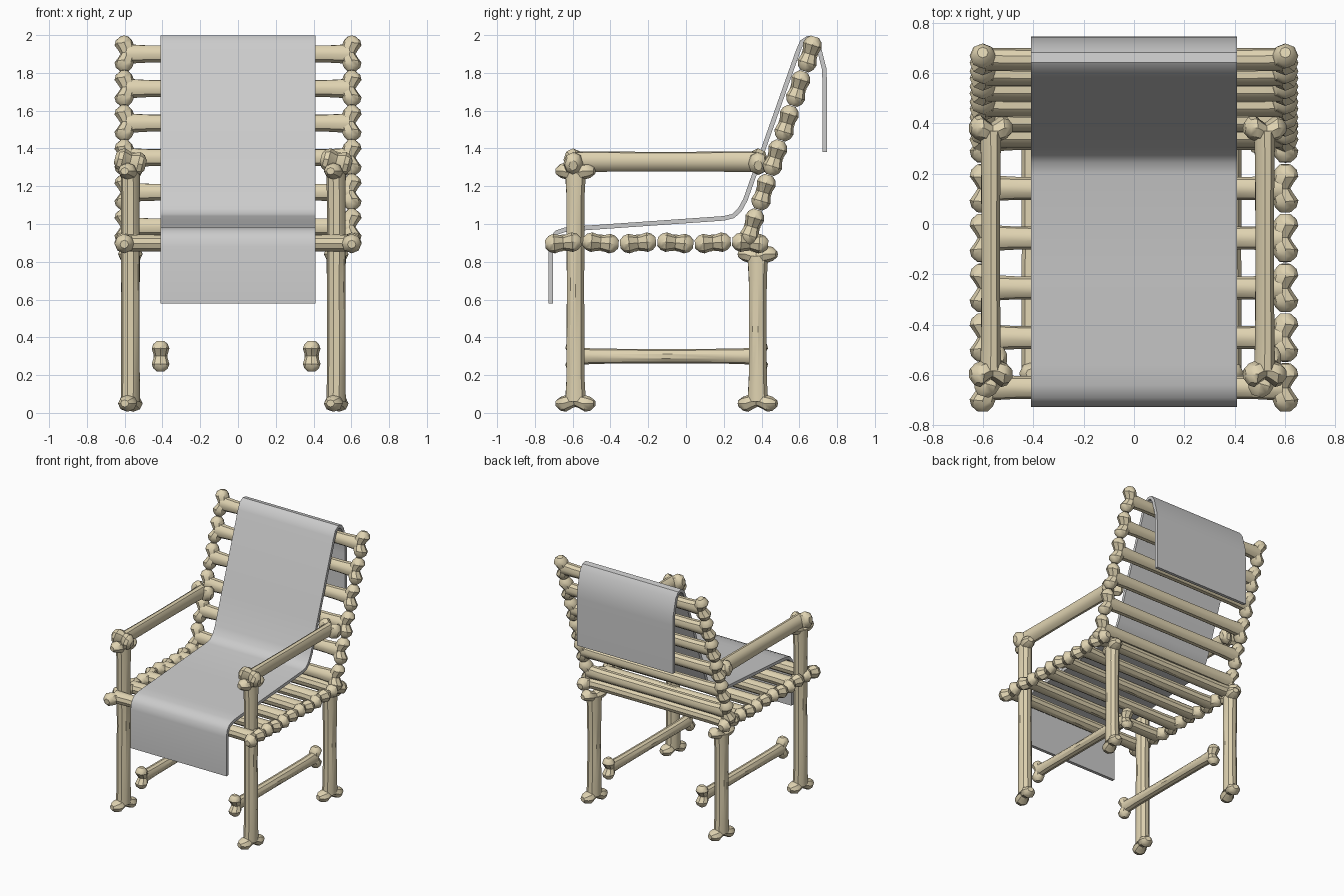
import bpy, bmesh, math
from mathutils import Vector

if "Cube" in bpy.data.objects:
    bpy.data.objects.remove(bpy.data.objects["Cube"])

bone_mat = bpy.data.materials.new("bone")
bone_mat.diffuse_color = (0.74, 0.65, 0.44, 1)
bone_mat.use_nodes = True
bone_mat.node_tree.nodes["Principled BSDF"].inputs["Base Color"].default_value = bone_mat.diffuse_color


def finish(name, bm, angle, mat=None):
    bmesh.ops.recalc_face_normals(bm, faces=bm.faces)
    me = bpy.data.meshes.new(name)
    bm.to_mesh(me)
    bm.free()
    ob = bpy.data.objects.new(name, me)
    bpy.context.collection.objects.link(ob)
    if mat:
        me.materials.append(mat)
    bpy.ops.object.select_all(action='DESELECT')
    ob.select_set(True)
    bpy.context.view_layer.objects.active = ob
    bpy.ops.object.shade_smooth_by_angle(angle=math.radians(angle))
    return ob


def loft(bm, rings):
    """Skin a list of point rings and cap both ends."""
    vs = [[bm.verts.new(p) for p in ring] for ring in rings]
    n = len(vs[0])
    for a, b in zip(vs, vs[1:]):
        for i in range(n):
            j = (i + 1) % n
            bm.faces.new((a[i], a[j], b[j], b[i]))
    bm.faces.new(vs[0])
    bm.faces.new(vs[-1])


def ring(c, u, v, ru, rv, n=8):
    return [c + u * ru * math.cos(2 * math.pi * i / n) + v * rv * math.sin(2 * math.pi * i / n)
            for i in range(n)]


# (offset along the knob, radius, outward push): two lobes with a waist
KNOB = [(-.095, .022, .012), (-.075, .043, .014), (-.048, .052, .012), (-.02, .044, 0), (0, .038, -.006),
        (.02, .044, 0), (.048, .052, .012), (.075, .043, .014), (.095, .022, .012)]


def bone(name, p0, p1, axis, ra, rb, span=1.0, along=1.0, thick=1.0):
    """Shaft from p0 to p1 with a two-lobed knob on each end, lobes spread along axis."""
    p0, p1 = Vector(p0), Vector(p1)
    d = (p1 - p0).normalized()
    a = Vector(axis).normalized()
    n = d.cross(a)
    inset = 0.065 * along
    c0, c1 = p0 + d * inset, p1 - d * inset
    bm = bmesh.new()
    mid = (c0 + c1) / 2
    loft(bm, [ring(c0, a, n, ra * 1.15, rb, 10), ring(c0 + d * .12, a, n, ra, rb, 10),
              ring(mid, a, n, ra * .96, rb * .96, 10),
              ring(c1 - d * .12, a, n, ra, rb, 10), ring(c1, a, n, ra * 1.15, rb, 10)])
    for c, out in ((c0, -d), (c1, d)):
        loft(bm, [ring(c + a * t * span + out * push * along, out, n, r * along, r * thick)
                  for t, r, push in KNOB])
    return finish(name, bm, 35, bone_mat)


# Legs, armrests and lower stretchers on both sides
for side, x in (("left", -.57), ("right", .52)):
    bone(f"front_leg_{side}", (x, -.585, .005), (x, -.585, 1.325), (.3, 1, 0), .05, .05, 1.1, .85)
    bone(f"rear_leg_{side}", (x, .38, .005), (x, .38, .885), (.3, 1, 0), .05, .05, 1.1, .85)
    bone(f"armrest_{side}", (x, -.65, 1.33), (x, .435, 1.33), (1, 0, -.25), .039, .055, .88, 1, 1.2)
for side, x in (("left", -.41), ("right", .39)):
    bone(f"stretcher_{side}", (x, -.64, .3), (x, .435, .3), (0, 0, 1), .04, .04, .85, .85, .9)

# Seat slats
for i in range(6):
    y = -.65 + .198 * i
    bone(f"seat_slat_{i + 1}", (-.655, y, .9), (.655, y, .9), (0, 1, .08 * (-1) ** i), .046, .046)

# Back slats, leaning backwards
for i in range(6):
    y, z = .35 + .061 * i, .985 + .183 * i
    bone(f"back_slat_{i + 1}", (-.655, y, z), (.655, y, z), (0, .3, 1), .047, .045)

# Draped cover: side profile offset to a thin sheet and extruded across x
path = [(-.716, .58), (-.716, .88), (-.708, .925), (-.685, .955), (-.64, .97), (-.56, .977), (-.2, 1.002),
        (.2, 1.03), (.25, 1.042), (.285, 1.075), (.315, 1.13), (.40, 1.37), (.595, 1.92), (.615, 1.965),
        (.645, 1.985), (.675, 1.98), (.70, 1.945), (.732, 1.82), (.734, 1.75), (.734, 1.38)]
pts = [Vector(p) for p in path]
up, low = [], []
for i, p in enumerate(pts):
    t = (pts[min(i + 1, len(pts) - 1)] - pts[max(i - 1, 0)]).normalized()
    nrm = Vector((-t.y, t.x)) * .012
    up.append(p + nrm)
    low.append(p - nrm)
bm = bmesh.new()
cols = [[[bm.verts.new((x, q.x, q.y)) for q in line] for line in (up, low)] for x in (-.41, .41)]
(lu, ll), (ru, rl) = cols
for i in range(len(pts) - 1):
    for a, b in ((lu, ru), (rl, ll), (ll, lu), (ru, rl)):
        bm.faces.new((a[i], a[i + 1], b[i + 1], b[i]))
for i in (0, -1):
    bm.faces.new((lu[i], ru[i], rl[i], ll[i]))
finish("draped_cover", bm, 40)
